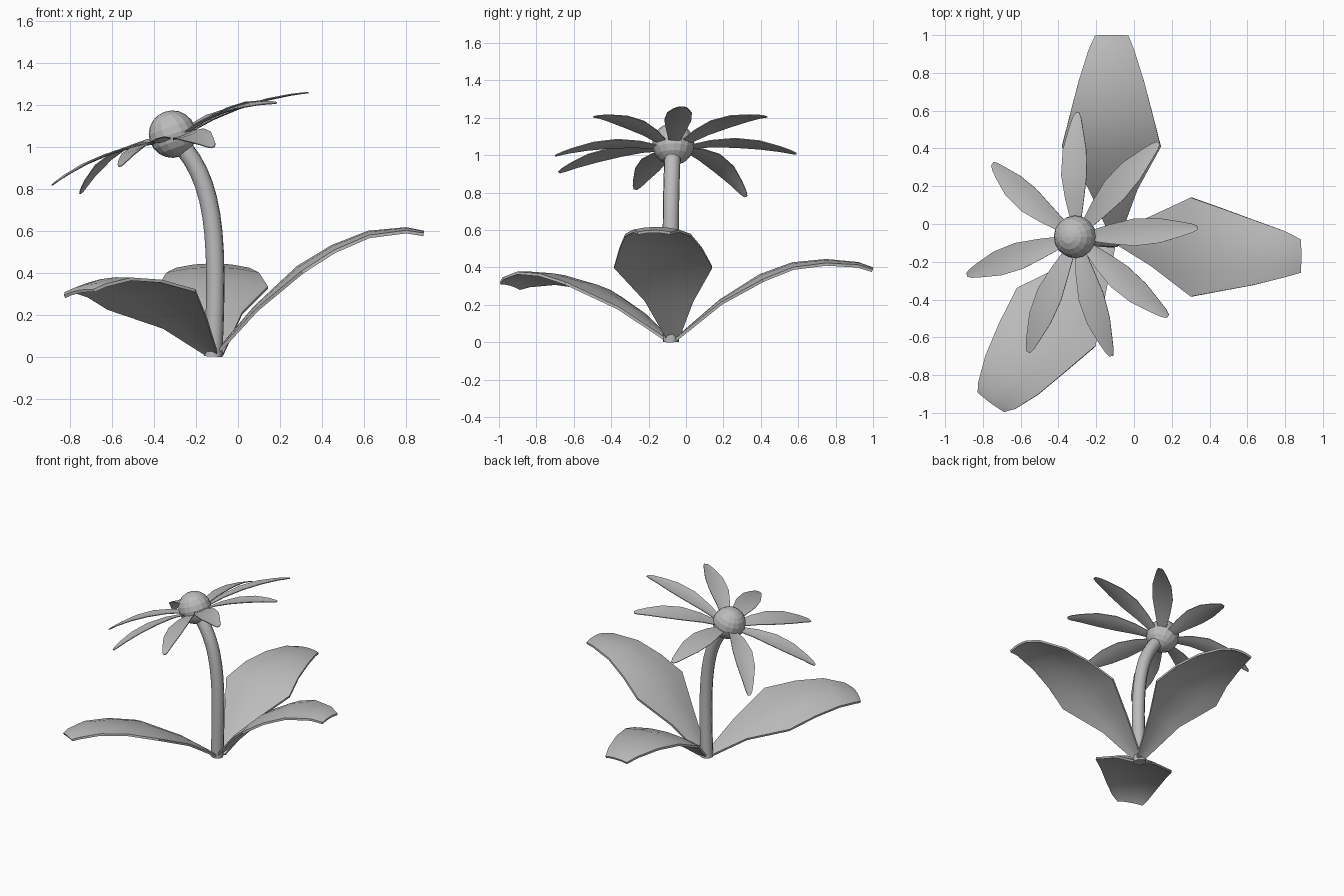
import bpy
import bmesh
from mathutils import Vector

if "Cube" in bpy.data.objects:
    bpy.data.objects.remove(bpy.data.objects["Cube"], do_unlink=True)

# Single plain grey for the whole plant
grey = bpy.data.materials.new("plain_grey")
grey.use_nodes = True
colour = (0.5, 0.5, 0.5, 1)
grey.diffuse_color = colour
grey.node_tree.nodes["Principled BSDF"].inputs["Base Color"].default_value = colour


def finish(name, bm, smooth_angle=None):
    bmesh.ops.recalc_face_normals(bm, faces=bm.faces)
    mesh = bpy.data.meshes.new(name)
    bm.to_mesh(mesh)
    bm.free()
    mesh.materials.append(grey)
    obj = bpy.data.objects.new(name, mesh)
    bpy.context.collection.objects.link(obj)
    if smooth_angle:
        bpy.ops.object.select_all(action="DESELECT")
        obj.select_set(True)
        bpy.context.view_layer.objects.active = obj
        bpy.ops.object.shade_smooth_by_angle(angle=smooth_angle)
    return obj


def blade(name, path, half_widths, side, thickness, arch):
    """Thin closed blade swept along a path, gently arched across its width."""
    bm = bmesh.new()
    path = [Vector(p) for p in path]
    side = Vector(side).normalized()
    rows = []
    for i, (p, w) in enumerate(zip(path, half_widths)):
        along = path[min(i + 1, len(path) - 1)] - path[max(i - 1, 0)]
        up = along.cross(side).normalized()
        if up.z < 0:
            up = -up
        top = [p + side * w * k + up * arch * w * (0.5 - k * k) for k in (-1, -0.5, 0, 0.5, 1)]
        under = [v - up * thickness for v in reversed(top)]
        rows.append([bm.verts.new(v) for v in top + under])
    count = len(rows[0])
    for a, b in zip(rows, rows[1:]):
        for j in range(count):
            k = (j + 1) % count
            bm.faces.new((a[j], a[k], b[k], b[j]))
    bm.faces.new(rows[0])
    bm.faces.new(rows[-1])
    return finish(name, bm, 0.6)


# Three broad leaves around the foot of the stem
leaf_widths = (0.03, 0.13, 0.262, 0.22, 0.175, 0.122, 0.088)
leaves = {
    "left_leaf": ((0, 1, 0), [(-.11, -.07, .02), (.08, -.09, .235), (.29, -.122, .42), (.45, -.135, .52),
                              (.62, -.15, .59), (.80, -.16, .61), (.885, -.17, .595)]),
    "front_leaf": ((.79, -.58, .16), [(-.12, -.09, .02), (-.25, -.28, .175), (-.41, -.485, .295), (-.54, -.65, .345),
                                      (-.65, -.8, .36), (-.73, -.91, .335), (-.76, -.945, .312)]),
    "back_leaf": ((1, 0, 0), [(-.1, -.06, .02), (-.11, .18, .22), (-.12, .4, .35), (-.12, .57, .415),
                              (-.12, .75, .435), (-.12, .92, .422), (-.118, 1, .395)]),
}
for name, (side, path) in leaves.items():
    blade(name, path, leaf_widths, side, 0.015, 0.12)

# Curved stem
curve = bpy.data.curves.new("stem_path", "CURVE")
curve.dimensions = "3D"
curve.bevel_depth = 0.044
curve.bevel_resolution = 3
curve.use_fill_caps = True
curve.resolution_u = 12
spline = curve.splines.new("BEZIER")
spline.bezier_points.add(1)
foot, neck = spline.bezier_points
foot.co, foot.handle_left, foot.handle_right = (-.118, -.08, .002), (-.118, -.08, -.1), (-.09, -.085, .6)
neck.co, neck.handle_left, neck.handle_right = (-.30, -.07, 1.04), (-.11, -.08, .85), (-.35, -.07, 1.1)
source = bpy.data.objects.new("stem_path", curve)
bpy.context.collection.objects.link(source)
bm = bmesh.new()
bm.from_mesh(source.to_mesh())
bpy.data.objects.remove(source)
bmesh.ops.remove_doubles(bm, verts=bm.verts, dist=0.0005)
finish("stem", bm, 0.9)

# Round flower centre, tilted with the bloom
axis = Vector((-.34, 0, .94)).normalized()
heart = Vector((-.312, -.068, 1.06))
bm = bmesh.new()
bmesh.ops.create_uvsphere(bm, u_segments=16, v_segments=10, radius=0.113)
bmesh.ops.rotate(bm, verts=bm.verts, matrix=Vector((0, 0, 1)).rotation_difference(axis).to_matrix())
bmesh.ops.translate(bm, verts=bm.verts, vec=heart)
finish("flower_centre", bm)

# Eight arching petals, each defined by its tip and how much it droops
petals = [((-.30, .59, 1.01), .2), ((.13, .43, 1.21), .2), ((.335, -.02, 1.26), .18), ((.18, -.49, 1.21), .2),
          ((-.12, -.70, 1.0), .2), ((-.56, -.68, .91), .2), ((-.885, -.27, .82), .2), ((-.75, .32, .78), .36)]
stations = (0.1, 0.3, 0.5, 0.7, 0.87, 0.96, 1)
petal_widths = (0.025, 0.052, 0.072, 0.066, 0.04, 0.024, 0.01)
root = heart - axis * 0.035
for n, (tip, droop) in enumerate(petals):
    reach = Vector(tip) - root
    path = [root + reach * t + axis * droop * t * (1 - t) for t in stations]
    blade(f"petal_{n + 1}", path, petal_widths, axis.cross(reach), 0.005, -0.1)
